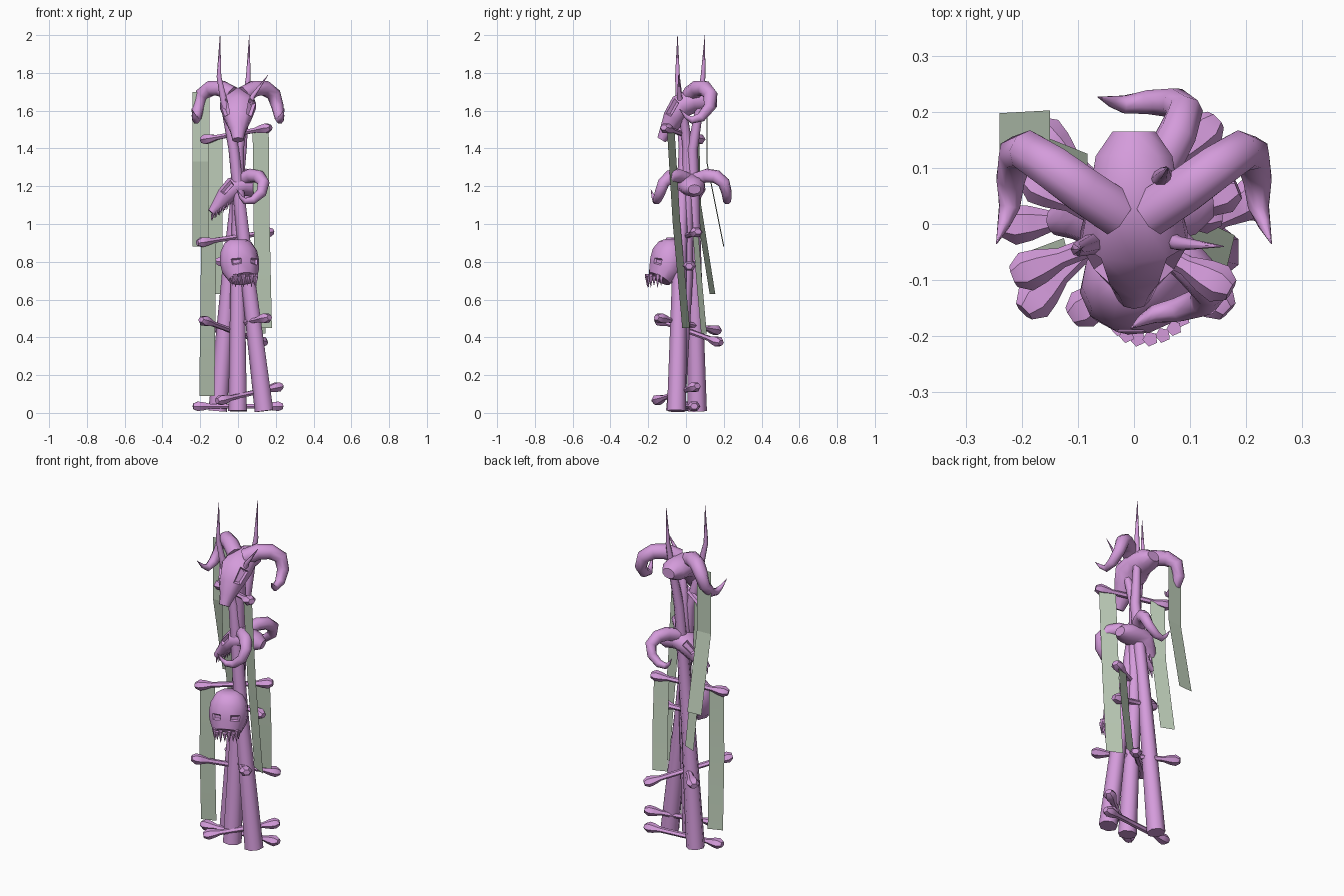
import bpy, bmesh, math
from mathutils import Vector, Matrix

if "Cube" in bpy.data.objects:
    bpy.data.objects.remove(bpy.data.objects["Cube"])


def material(name, rgb):
    m = bpy.data.materials.new(name)
    m.diffuse_color = (*rgb, 1)
    m.use_nodes = True
    m.node_tree.nodes["Principled BSDF"].inputs["Base Color"].default_value = m.diffuse_color
    return m


BONE = material("pale pink bone", (0.66, 0.33, 0.71))
CLOTH = material("grey green cloth", (0.52, 0.62, 0.49))


def finish(name, bm, mat, matrix=Matrix(), angle=35):
    bmesh.ops.recalc_face_normals(bm, faces=bm.faces)
    me = bpy.data.meshes.new(name)
    bm.to_mesh(me)
    bm.free()
    me.transform(matrix)
    me.materials.append(mat)
    for p in me.polygons:
        p.use_smooth = True
    me.set_sharp_from_angle(angle=math.radians(angle))
    ob = bpy.data.objects.new(name, me)
    bpy.context.collection.objects.link(ob)
    return ob


def loft(pts, radii, sides, ref):
    """Sweep an ellipse (width, height) along pts; returns bmesh and face rows."""
    bm = bmesh.new()
    pts = [Vector(p) for p in pts]
    side, rings = Vector(ref), []
    for i, p in enumerate(pts):
        t = (pts[min(i + 1, len(pts) - 1)] - pts[max(i - 1, 0)]).normalized()
        side = (side - t * side.dot(t)).normalized()
        up = side.cross(t)
        a, b = radii[i] if isinstance(radii[i], tuple) else (radii[i], radii[i])
        ring = []
        for k in range(sides):
            w = 2 * math.pi * (k + 0.5) / sides
            ring.append(bm.verts.new(p + side * a * math.cos(w) + up * b * math.sin(w)))
        rings.append(ring)
    rows = []
    for r, s in zip(rings, rings[1:]):
        rows.append([bm.faces.new((r[k], r[(k + 1) % sides], s[(k + 1) % sides], s[k]))
                     for k in range(sides)])
    bm.faces.new(rings[0])
    bm.faces.new(rings[-1])
    return bm, rows


def tooth(name, loc, length, r, matrix):
    bm = bmesh.new()
    bmesh.ops.create_cone(bm, cap_ends=True, segments=5, radius1=0.001, radius2=r, depth=length)
    finish(name, bm, BONE, matrix @ Matrix.Translation(loc))


# Three leaning poles ending in bent, sharpened tips
POLES = [
    [(0.14, -0.05, 0.01), (0.05, -0.035, 0.75), (-0.022, -0.01, 1.4), (-0.06, -0.03, 1.58),
     (-0.10, -0.045, 1.78), (-0.095, -0.045, 2.0)],
    [(-0.105, 0.06, 0.01), (-0.045, 0.045, 0.75), (0.02, 0.035, 1.4), (0.035, 0.065, 1.58),
     (0.055, 0.09, 1.78), (0.06, 0.10, 2.0)],
    [(0.0, -0.055, 0.01), (0.0, 0.0, 0.75), (0.005, 0.01, 1.4), (0.03, -0.01, 1.55),
     (0.08, -0.035, 1.68), (0.16, -0.04, 1.79)],
]
for pts in POLES:
    bm, _ = loft(pts, [0.052, 0.039, 0.029, 0.023, 0.013, 0.001], 7, (1, 0, 0))
    finish("pole", bm, BONE, angle=60)


# Long bones tied across the poles, with knobbed ends
BONES = [
    ((-0.16, 0.065, 1.45), (0.14, -0.10, 1.505)),
    ((-0.18, -0.08, 0.905), (0.15, 0.05, 0.955)),
    ((0.12, 0.02, 0.78), (-0.08, 0.04, 0.80)),
    ((-0.17, -0.13, 0.485), (0.12, 0.16, 0.38)),
    ((-0.15, 0.15, 0.44), (0.14, -0.13, 0.50)),
    ((-0.08, -0.145, 0.07), (0.20, 0.04, 0.135)),
    ((-0.20, 0.0, 0.035), (0.20, 0.04, 0.035)),
]
for a, b in BONES:
    a, b = Vector(a), Vector(b)
    d = (b - a).normalized()
    half = [(-0.038, 0.02), (-0.014, 0.036), (0.016, 0.031), (0.055, 0.018)]
    pts = [a + d * s for s, _ in half] + [b - d * s for s, _ in reversed(half)]
    rad = [(r * 0.8, r) for _, r in half]
    bm, _ = loft(pts, rad + rad[::-1], 6, (0, 0, 1))
    finish("cross_bone", bm, BONE, angle=45)


# Horned animal skulls: lofted head with sunk eye sockets and curled horns
HEAD = [(0.165, 0.0, 0.04, 0.03), (0.12, 0.0, 0.072, 0.058), (0.04, 0.005, 0.085, 0.068),
        (-0.025, -0.025, 0.1, 0.066), (-0.065, -0.09, 0.075, 0.058),
        (-0.10, -0.155, 0.044, 0.04), (-0.13, -0.205, 0.03, 0.025)]
HORN = [(0.03, 0.02, 0.035), (0.09, 0.06, 0.068), (0.145, 0.10, 0.068), (0.19, 0.13, 0.035),
        (0.21, 0.125, -0.03), (0.22, 0.08, -0.085), (0.222, 0.03, -0.10),
        (0.232, 0.0, -0.08), (0.245, -0.035, -0.04)]


def horned_skull(matrix, teeth):
    bm, rows = loft([(0, h[0], h[1]) for h in HEAD], [h[2:] for h in HEAD], 10, (1, 0, 0))
    bmesh.ops.recalc_face_normals(bm, faces=bm.faces)
    bmesh.ops.inset_individual(bm, faces=[rows[3][5], rows[3][8]], thickness=0.012, depth=-0.018)
    finish("horned_skull", bm, BONE, matrix, 50)
    for s in (1, -1):
        bm, _ = loft([(x * s, y, z) for x, y, z in HORN],
                     [0.045, 0.044, 0.042, 0.038, 0.033, 0.027, 0.02, 0.012, 0.001],
                     8, (0, 0, 1))
        finish("curled_horn", bm, BONE, matrix, 50)
        for k in range(5 if teeth else 0):
            f = k / 4
            tooth("skull_tooth", (s * (0.04 - 0.02 * f), -0.045 - 0.075 * f, -0.15 - 0.08 * f),
                  0.045, 0.009, matrix)


horned_skull(Matrix.Translation((0, 0, 1.65)), False)
horned_skull(Matrix.Translation((0.0, 0.025, 1.21)) @ Matrix.Rotation(math.radians(-82), 4, 'Z')
             @ Matrix.Rotation(math.radians(-11), 4, 'X') @ Matrix.Scale(0.85, 4), True)

# Round skull at the front, with sockets and a jagged jaw
face = Matrix.Translation((0.01, -0.105, 0.80)) @ Matrix.Rotation(math.radians(24), 4, 'Z')
ROUND = [(0.025, 0.118, 0.045, 0.035), (0.025, 0.10, 0.075, 0.06), (0.015, 0.055, 0.10, 0.085),
         (0.005, 0.0, 0.108, 0.09), (-0.01, -0.045, 0.102, 0.085), (-0.04, -0.09, 0.08, 0.06)]
bm, rows = loft([(0, r[0], r[1]) for r in ROUND], [r[2:] for r in ROUND], 12, (1, 0, 0))
bmesh.ops.recalc_face_normals(bm, faces=bm.faces)
eyes = [f for f in rows[3] if f.calc_center_median().y < -0.06
        and 0.02 < abs(f.calc_center_median().x) < 0.07]
bmesh.ops.inset_individual(bm, faces=eyes, thickness=0.01, depth=-0.01)
finish("round_skull", bm, BONE, face, 50)
for k in range(9):
    w = math.radians(-80 + 20 * k)
    tooth("jaw_tooth", (0.068 * math.sin(w), -0.05 - 0.052 * math.cos(w), -0.10),
          0.05 + 0.02 * (k % 2), 0.014, face)

# Hanging cloth strips: centre line, and the flat direction of the width
STRIPS = [
    ([(-0.195, 0.11, 1.70), (-0.195, 0.11, 1.33), (-0.195, 0.20, 0.88)], (0.09, 0.005)),
    ([(-0.12, 0.055, 1.46), (-0.12, 0.065, 1.10), (-0.12, 0.14, 0.63)], (0.075, -0.03)),
    ([(0.12, -0.08, 1.49), (0.125, -0.05, 1.0), (0.137, 0.0, 0.45)], (0.085, -0.04)),
    ([(-0.155, -0.065, 0.91), (-0.16, -0.06, 0.5), (-0.165, -0.04, 0.09)], (0.08, 0.03)),
    ([(0.125, 0.05, 0.955), (0.12, 0.07, 0.7), (0.105, 0.095, 0.42)], (0.08, 0.03)),
]
for pts, (wx, wy) in STRIPS:
    bm = bmesh.new()
    off = Vector((wx, wy, 0)) / 2
    edge = [(bm.verts.new(Vector(p) - off), bm.verts.new(Vector(p) + off)) for p in pts]
    for (a, b), (c, d) in zip(edge, edge[1:]):
        bm.faces.new((a, c, d, b))
    finish("cloth_strip", bm, CLOTH, angle=5)
